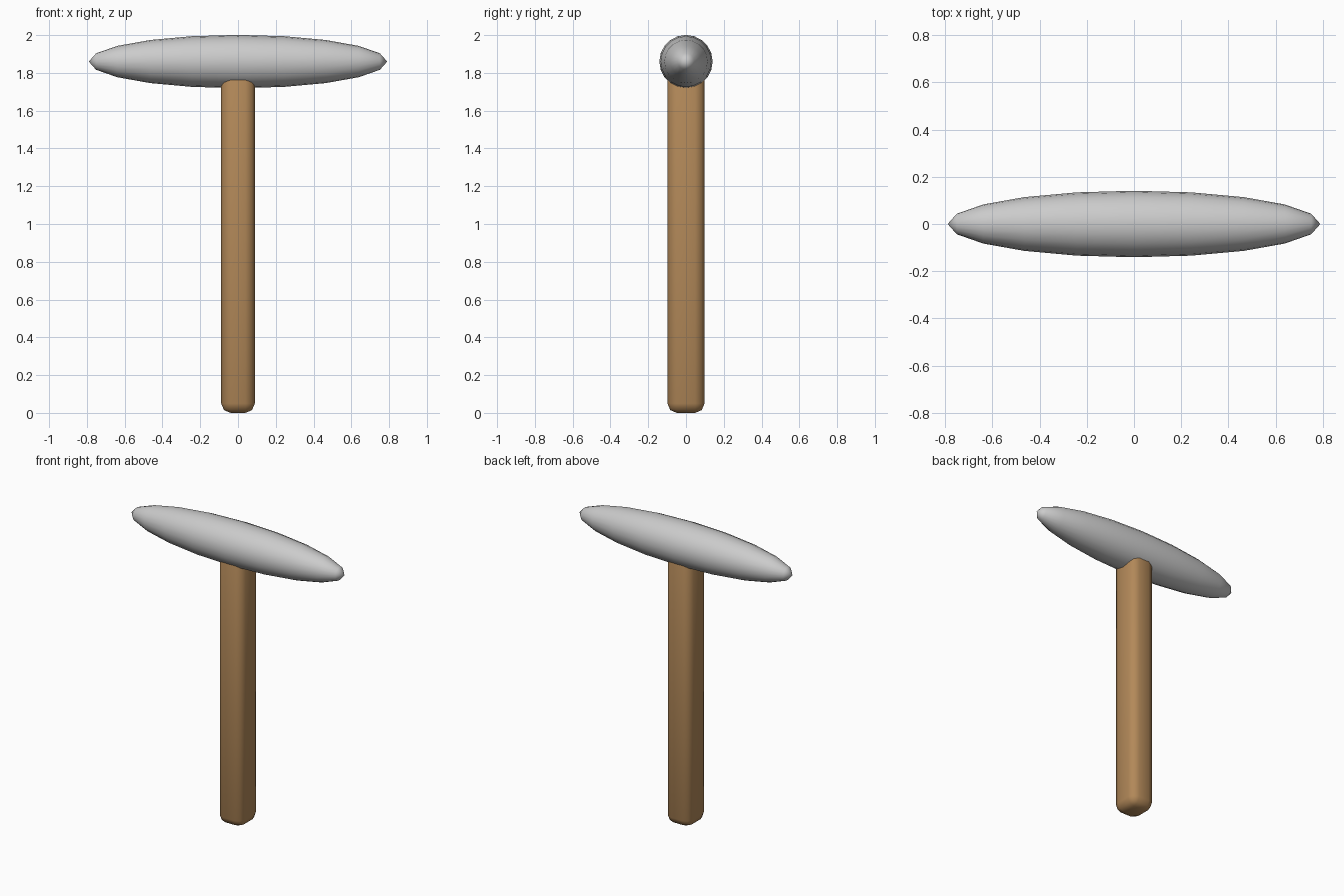
import bpy
import math

if "Cube" in bpy.data.objects:
    bpy.data.objects.remove(bpy.data.objects["Cube"])


def material(name, rgb):
    m = bpy.data.materials.new(name)
    m.diffuse_color = (*rgb, 1)
    m.use_nodes = True
    m.node_tree.nodes["Principled BSDF"].inputs["Base Color"].default_value = m.diffuse_color
    return m


# Pointed spindle head: a sphere stretched along x
bpy.ops.mesh.primitive_uv_sphere_add(segments=20, ring_count=10, radius=1,
                                     location=(0, 0, 1.86),
                                     rotation=(0, math.pi / 2, 0))
head = bpy.context.object
head.name = "hammer_head"
head.scale = (0.141, 0.141, 0.79)
bpy.ops.object.transform_apply(location=False, rotation=True, scale=True)
bpy.ops.object.shade_smooth()

# Wooden handle: a tall box with generously rounded edges, ending inside the head
HANDLE_TOP = 1.86
bpy.ops.mesh.primitive_cube_add(size=1, location=(0, 0, HANDLE_TOP / 2))
handle = bpy.context.object
handle.name = "handle"
handle.scale = (0.178, 0.196, HANDLE_TOP)
bpy.ops.object.transform_apply(location=False, rotation=False, scale=True)
bevel = handle.modifiers.new("rounded_edges", 'BEVEL')
bevel.width = 0.05
bevel.segments = 2
bpy.ops.object.modifier_apply(modifier=bevel.name)
bpy.ops.object.shade_smooth()
handle.data.materials.append(material("wood", (0.45, 0.25, 0.10)))
